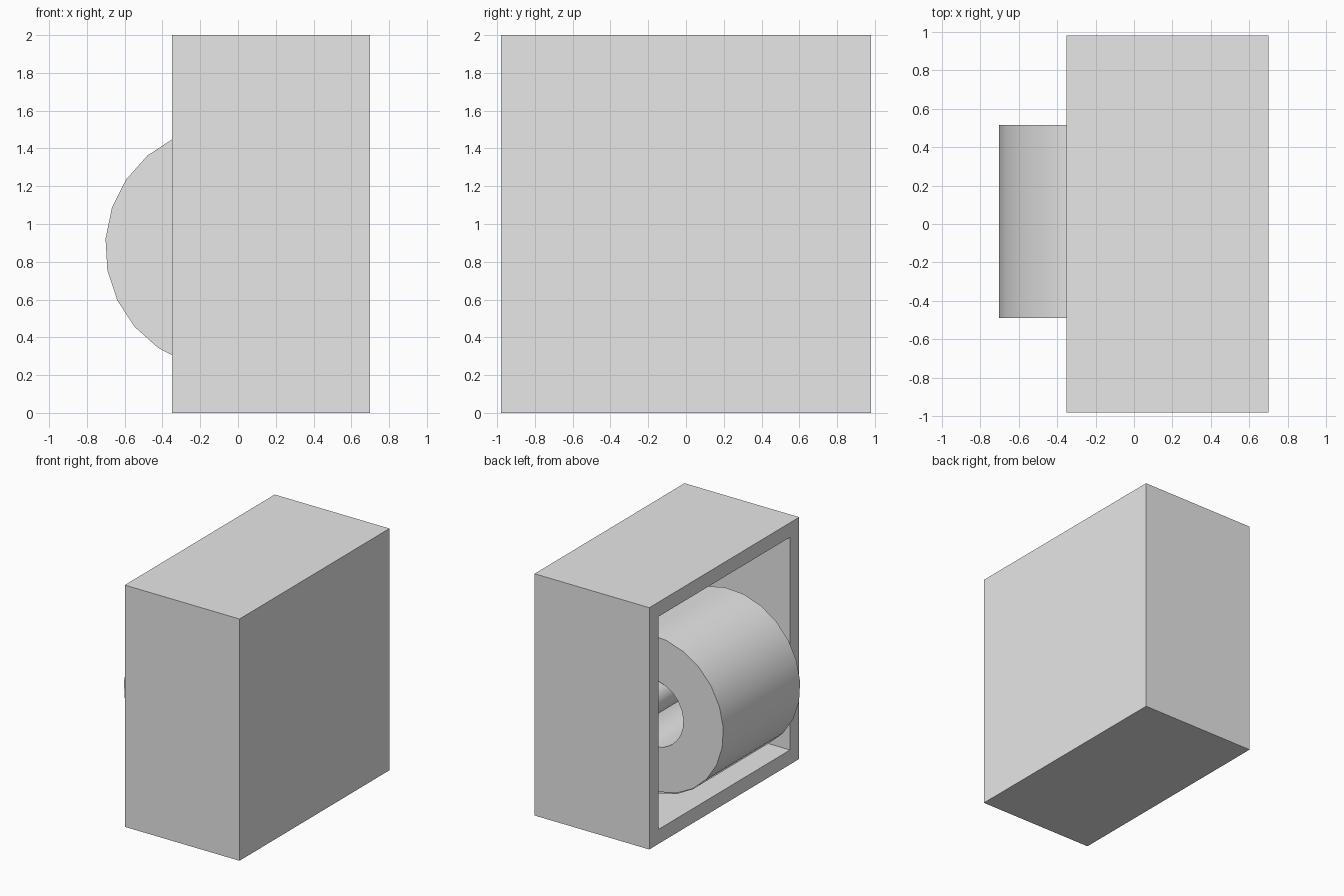
import bpy, bmesh
from math import cos, sin, radians, pi

cube = bpy.data.objects.get("Cube")
if cube:
    bpy.data.objects.remove(cube, do_unlink=True)

grey = bpy.data.materials.new("light_grey")
grey.use_nodes = True
grey.diffuse_color = (0.8, 0.8, 0.8, 1)
grey.node_tree.nodes["Principled BSDF"].inputs["Base Color"].default_value = (0.8, 0.8, 0.8, 1)

ROLL_X, ROLL_Z, ROLL_R, HOLE_R = -0.06, 0.875, 0.643, 0.277
ROLL_BACK, ROLL_FRONT = 0.515, -0.49
WALL, HALF_Y = 0.17, 0.98
SIDES, TURN = 24, 4.2


def finish(bm, name, smooth=False):
    bmesh.ops.recalc_face_normals(bm, faces=bm.faces)
    mesh = bpy.data.meshes.new(name)
    bm.to_mesh(mesh)
    bm.free()
    mesh.materials.append(grey)
    obj = bpy.data.objects.new(name, mesh)
    bpy.context.collection.objects.link(obj)
    if smooth:
        bpy.ops.object.select_all(action='DESELECT')
        obj.select_set(True)
        bpy.context.view_layer.objects.active = obj
        bpy.ops.object.shade_smooth_by_angle(angle=radians(40))
    return obj


def on_circle(radius, degrees):
    """Point around the roll axis, measured up from the open side."""
    a = radians(degrees)
    return ROLL_X - radius * cos(a), ROLL_Z + radius * sin(a)


# Housing: a box whose open side is inset and pushed inwards
bm = bmesh.new()
bmesh.ops.create_cube(bm, size=1)
bmesh.ops.scale(bm, vec=(1.05, 2 * HALF_Y, 2), verts=bm.verts)
bmesh.ops.translate(bm, vec=(0.175, 0, 1), verts=bm.verts)
bm.normal_update()
opening = min(bm.faces, key=lambda f: f.calc_center_median().x)
bmesh.ops.inset_individual(bm, faces=[opening], thickness=WALL)
inner = bmesh.ops.extrude_discrete_faces(bm, faces=[opening])["faces"][0]
bmesh.ops.translate(bm, vec=(0.95, 0, 0), verts=inner.verts)
finish(bm, "housing")

# Paper roll: a rectangular section carried around the axis
bm = bmesh.new()
section = [(HOLE_R, ROLL_FRONT), (ROLL_R, ROLL_FRONT),
           (ROLL_R, ROLL_BACK), (HOLE_R, ROLL_BACK)]
rings = []
for i in range(SIDES):
    ring = []
    for r, y in section:
        x, z = on_circle(r, TURN + i * 360 / SIDES)
        ring.append(bm.verts.new((x, y, z)))
    rings.append(ring)
for i in range(SIDES):
    a, b = rings[i], rings[(i + 1) % SIDES]
    for j in range(4):
        k = (j + 1) % 4
        bm.faces.new((a[j], a[k], b[k], b[j]))
finish(bm, "paper_roll", True)

# Loose end: a thin sheet lifting away under the roll
bm = bmesh.new()
rows = []
for i in range(5):
    x, z = on_circle(ROLL_R + 0.004 * i, TURN - 15 * (i + 3))
    rows.append([bm.verts.new((x, y, z)) for y in (ROLL_FRONT, ROLL_BACK)])
for a, b in zip(rows, rows[1:]):
    bm.faces.new((a[0], a[1], b[1], b[0]))
finish(bm, "loose_sheet", True)

# Spindle: a rod between the side walls, carrying the roll
bm = bmesh.new()
length = 2 * (HALF_Y - WALL)
bmesh.ops.create_cone(bm, cap_ends=True, segments=SIDES,
                      radius1=0.13, radius2=0.13, depth=length)
spindle = finish(bm, "spindle", True)
spindle.rotation_euler = (pi / 2, 0, 0)
spindle.location = (ROLL_X, 0, 1.01)
